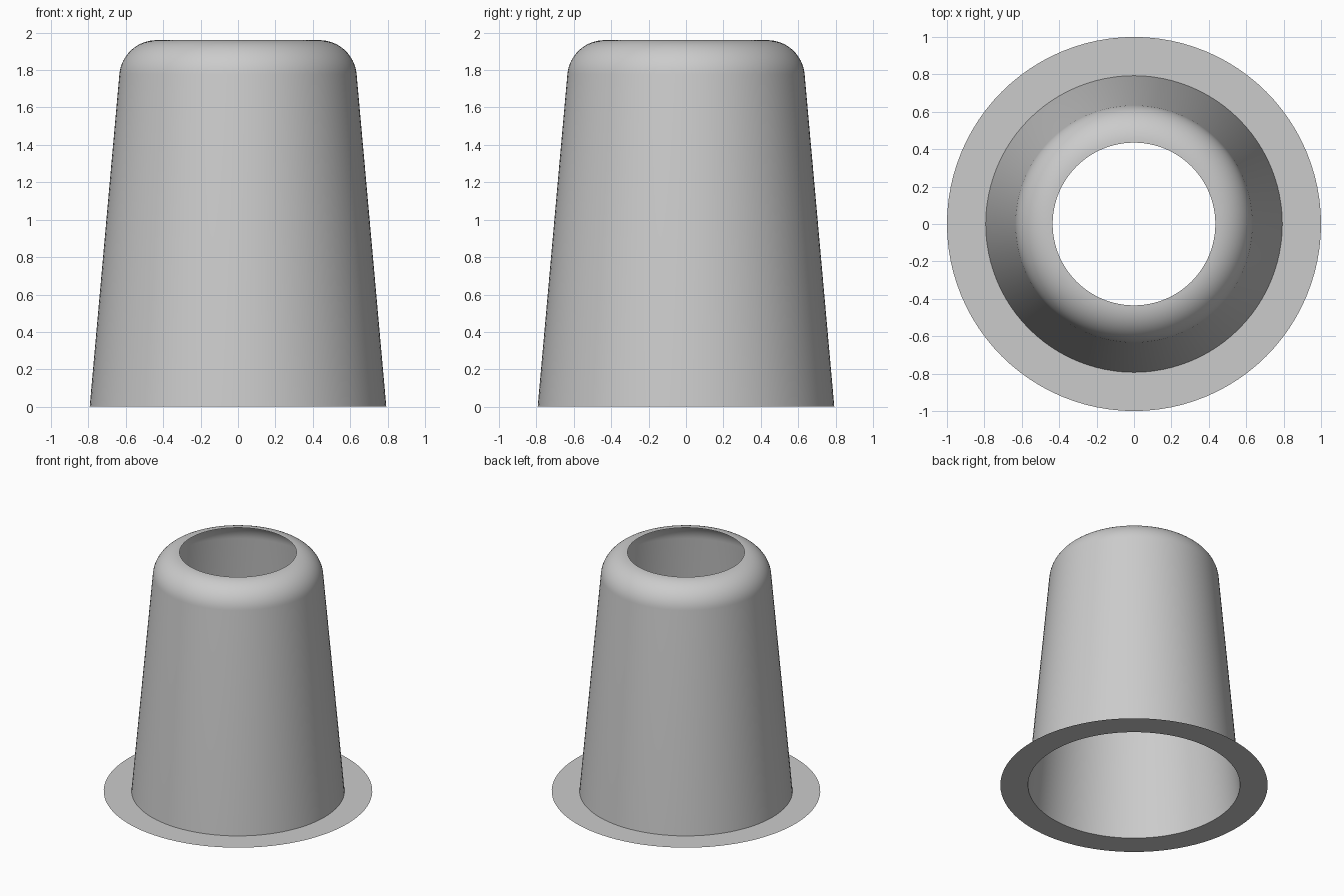
import bpy, bmesh, math

cube = bpy.data.objects.get("Cube")
if cube:
    bpy.data.objects.remove(cube, do_unlink=True)

SEGMENTS = 96

grey = bpy.data.materials.new("plain grey")
grey.use_nodes = True
colour = (0.6, 0.6, 0.6, 1)
grey.diffuse_color = colour
grey.node_tree.nodes["Principled BSDF"].inputs["Base Color"].default_value = colour

# Profile from the flange rim, up the tapered wall, over the rounded shoulder
base_r, hole_r, fillet, height = 0.793, 0.435, 0.2, 1.96
taper = math.radians(5.1)
profile = [(1.0, 0.0), (base_r, 0.0)]
for i in range(17):
    a = taper + (math.pi / 2 - taper) * i / 16
    profile.append((hole_r + fillet * math.cos(a),
                    height - fillet + fillet * math.sin(a)))

# Thin sheet spun from the profile, open at both ends
bm = bmesh.new()
verts = [bm.verts.new((r, 0, z)) for r, z in profile]
edges = [bm.edges.new(pair) for pair in zip(verts, verts[1:])]
bmesh.ops.spin(bm, geom=verts + edges, cent=(0, 0, 0), axis=(0, 0, 1),
               angle=math.tau, steps=SEGMENTS, use_merge=True)
bmesh.ops.remove_doubles(bm, verts=bm.verts, dist=1e-5)

# Turn every face outward and up
bm.normal_update()
inward = [f for f in bm.faces
          if f.normal.dot(f.calc_center_median()) + f.normal.z < 0]
bmesh.ops.reverse_faces(bm, faces=inward)

mesh = bpy.data.meshes.new("flanged_sleeve")
bm.to_mesh(mesh)
bm.free()
mesh.materials.append(grey)
sleeve = bpy.data.objects.new("flanged_sleeve", mesh)
bpy.context.collection.objects.link(sleeve)

# Smooth wall, sharp fold at the flange
bpy.context.view_layer.objects.active = sleeve
sleeve.select_set(True)
bpy.ops.object.shade_smooth_by_angle(angle=math.radians(30))
